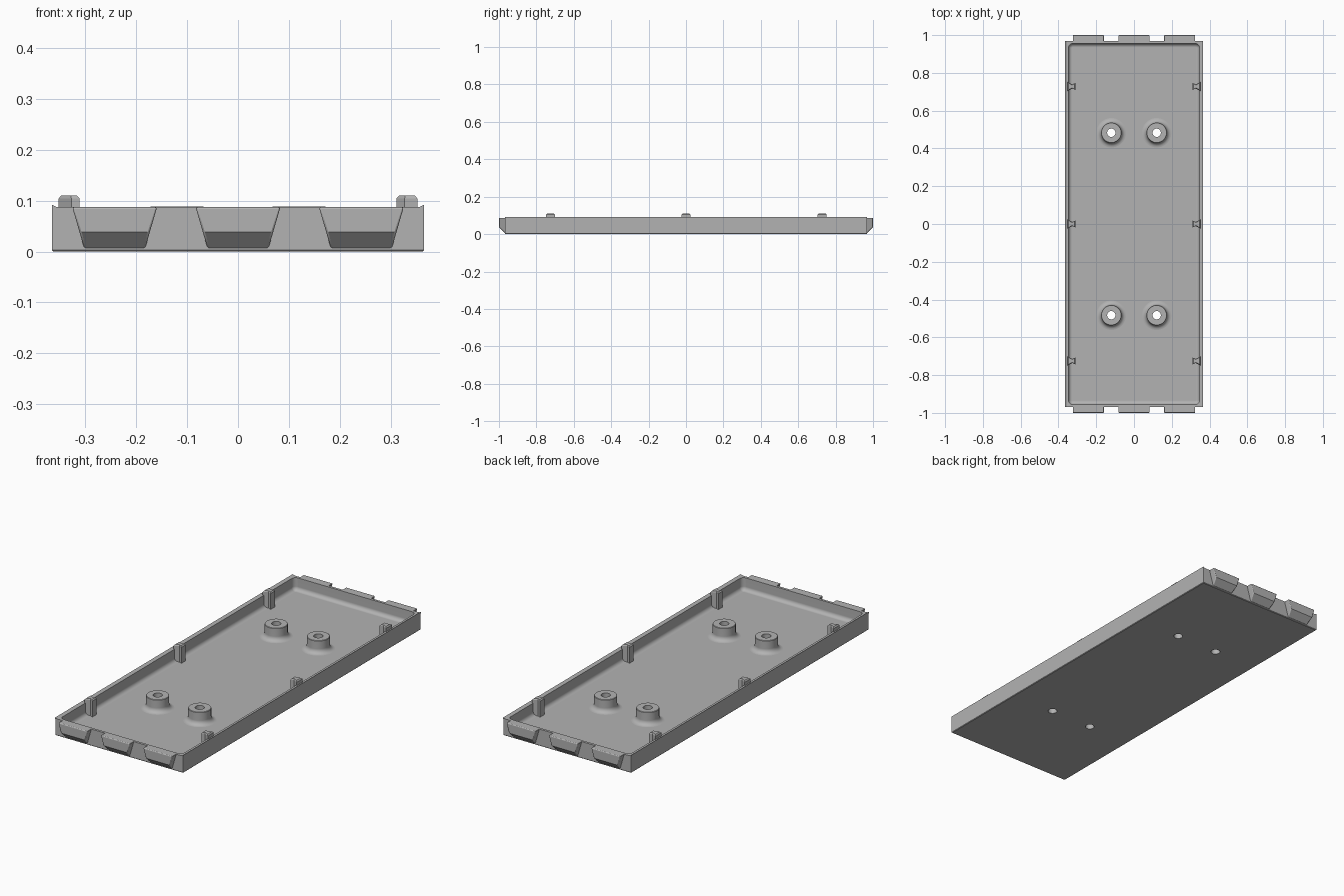
import bpy, bmesh
from math import sin, cos, pi, radians

cube = bpy.data.objects.get("Cube")
if cube:
    bpy.data.objects.remove(cube, do_unlink=True)

grey = bpy.data.materials.new("plain grey")
grey.use_nodes = True
grey.diffuse_color = (0.45, 0.45, 0.45, 1)
grey.node_tree.nodes["Principled BSDF"].inputs["Base Color"].default_value = grey.diffuse_color

HALF_X, HALF_Y, RIM = 0.365, 0.968, 0.087
FLOOR, FILLET = 0.022, 0.02
BOSSES = [(x, y) for x in (-0.12, 0.12) for y in (-0.483, 0.483)]
HOLE = 0.022


def finish(name, bm):
    bmesh.ops.recalc_face_normals(bm, faces=bm.faces)
    mesh = bpy.data.meshes.new(name)
    bm.to_mesh(mesh)
    bm.free()
    mesh.materials.append(grey)
    obj = bpy.data.objects.new(name, mesh)
    bpy.context.collection.objects.link(obj)
    return obj


def smooth(obj):
    bpy.ops.object.select_all(action='DESELECT')
    obj.select_set(True)
    bpy.context.view_layer.objects.active = obj
    bpy.ops.object.shade_smooth_by_angle(angle=radians(32))
    obj.modifiers.new("even shading", 'WEIGHTED_NORMAL').keep_sharp = True


def loft(bm, rings, closed=False):
    """Skin a list of vertex rings of equal length; cap the ends unless closed."""
    loops = [[bm.verts.new(p) for p in ring] for ring in rings]
    n = len(loops[0])
    pairs = list(zip(loops, loops[1:])) + ([(loops[-1], loops[0])] if closed else [])
    for a, b in pairs:
        for i in range(n):
            j = (i + 1) % n
            bm.faces.new((a[i], a[j], b[j], b[i]))
    if not closed:
        bm.faces.new(loops[0][::-1])
        bm.faces.new(loops[-1])


def rounded_rect(hx, hy, r, z, steps=5):
    ring = []
    for k, (sx, sy) in enumerate([(1, 1), (-1, 1), (-1, -1), (1, -1)]):
        for i in range(steps + 1):
            a = (k + i / steps) * pi / 2
            ring.append((sx * (hx - r) + r * cos(a), sy * (hy - r) + r * sin(a), z))
    return ring


def circle(x, y, r, z, n=40):
    return [(x + r * cos(2 * pi * i / n), y + r * sin(2 * pi * i / n), z) for i in range(n)]


# Tray: outer skin, rim, inner wall, filleted floor
inner_x, inner_y = HALF_X - 0.018, HALF_Y - 0.013
rings = [rounded_rect(HALF_X - 0.003, HALF_Y - 0.003, 0.001, 0),
         rounded_rect(HALF_X, HALF_Y, 0.001, 0.003),
         rounded_rect(HALF_X, HALF_Y, 0.001, RIM),
         rounded_rect(inner_x, inner_y, 0.022, RIM)]
for i in range(6):
    a = i / 5 * pi / 2
    inset = FILLET * (1 - cos(a))
    rings.append(rounded_rect(inner_x - inset, inner_y - inset, 0.022 - inset,
                              FLOOR + FILLET * (1 - sin(a))))
bm = bmesh.new()
loft(bm, rings)
tray = finish("tray", bm)

# Screw holes through the floor
bm = bmesh.new()
for x, y in BOSSES:
    loft(bm, [circle(x, y, HOLE, -0.05), circle(x, y, HOLE, 0.15)])
cutter = finish("hole_cutter", bm)
cutter.hide_render = True
cut = tray.modifiers.new("holes", 'BOOLEAN')
cut.operation, cut.object, cut.solver = 'DIFFERENCE', cutter, 'EXACT'
bpy.context.view_layer.objects.active = tray
bpy.ops.object.modifier_apply(modifier=cut.name)
bpy.data.objects.remove(cutter, do_unlink=True)
smooth(tray)

# Hollow screw bosses with a flared foot
bm = bmesh.new()
for x, y in BOSSES:
    profile = [(HOLE, 0.01), (0.078, 0.01)]
    for i in range(7):
        a = i / 6 * pi / 2
        profile.append((0.054 + 0.024 * (1 - sin(a)), FLOOR + 0.024 * (1 - cos(a))))
    profile += [(0.054, 0.086), (0.052, 0.088), (HOLE, 0.088)]
    loft(bm, [circle(x, y, r, z) for r, z in profile], closed=True)
smooth(finish("screw_bosses", bm))

# Thin sloping lips along the long sides
bm = bmesh.new()
for s in (-1, 1):
    loft(bm, [[(s * HALF_X, y, RIM - 0.003), (s * HALF_X, y, 0.092),
               (s * (HALF_X - 0.01), y, RIM), (s * (HALF_X - 0.01), y, RIM - 0.003)]
              for y in (-HALF_Y, HALF_Y)])
finish("side_lips", bm)

# Locating pegs: waisted posts with chamfered tops
bm = bmesh.new()
outline = [(0.352, -0.024), (0.352, 0.024), (0.327, 0.011),
           (0.311, 0.018), (0.311, -0.018), (0.327, -0.011)]
for s in (-1, 1):
    for yc in (-0.725, 0, 0.728):
        post = []
        for z, k in ((0.015, 1), (0.104, 1), (0.11, 0.75)):
            post.append([(s * (0.331 + (x - 0.331) * k), yc + y * k, z) for x, y in outline])
        loft(bm, post)
finish("locating_pegs", bm)

# Wedge tabs on both ends: narrower towards the bottom, undercut below
bm = bmesh.new()
side_profile = [(0.96, 0.007), (0.969, 0.007), (1.0, 0.038), (1.0, RIM), (0.96, RIM)]
for s in (-1, 1):
    for xc in (-0.242, 0, 0.242):
        loft(bm, [[(xc + e * (0.06 + 0.29 * (z - 0.007)), s * y, z) for y, z in side_profile]
                  for e in (-1, 1)])
tabs = finish("end_tabs", bm)
bevel = tabs.modifiers.new("soft edges", 'BEVEL')
bevel.width, bevel.segments, bevel.angle_limit = 0.004, 3, radians(60)
smooth(tabs)
